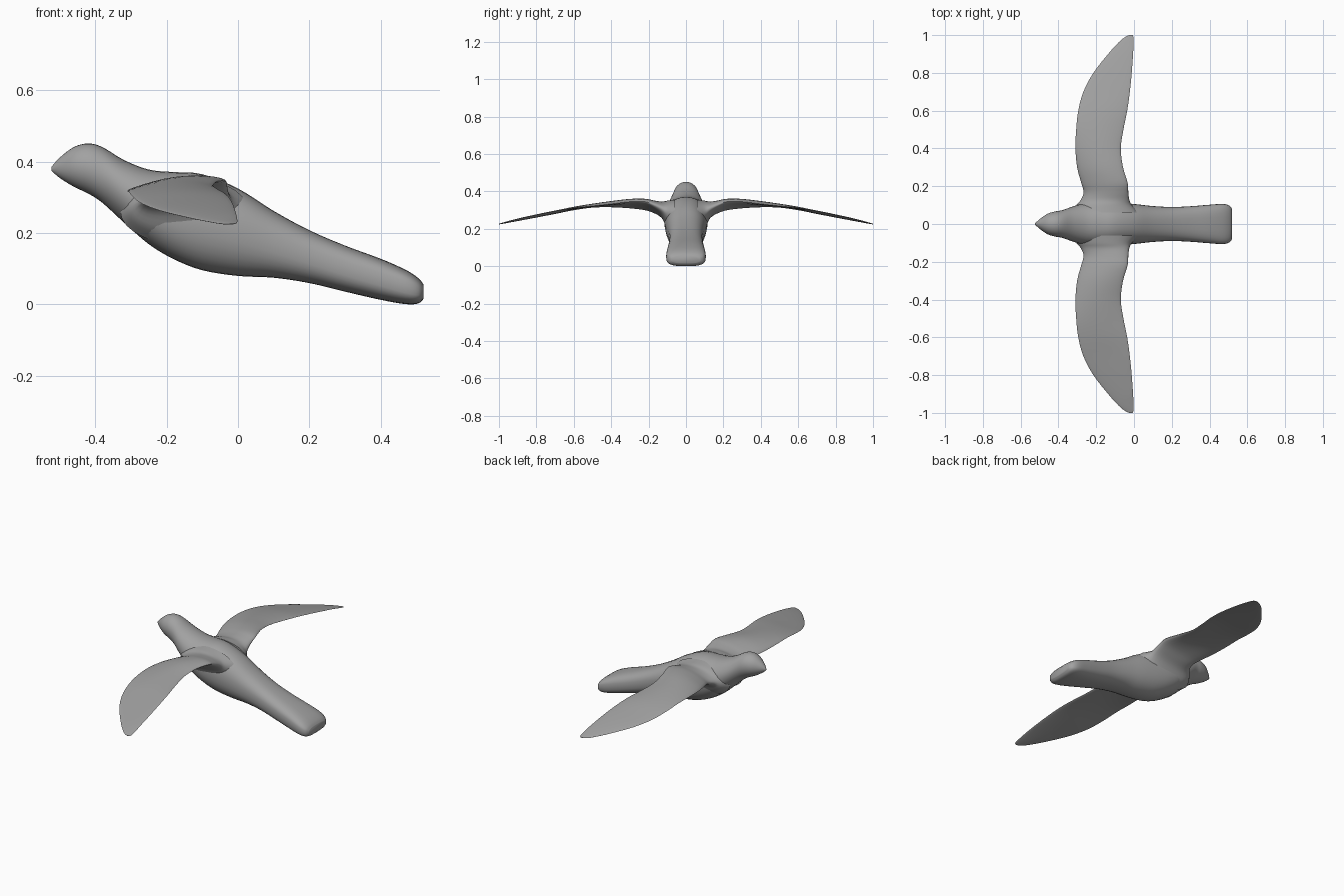
import bpy, bmesh, math

grey = bpy.data.materials.new("plain grey")
grey.diffuse_color = (0.36, 0.36, 0.36, 1)


def smooth_rows(rows, steps):
    """Catmull-Rom interpolation through rows of numbers."""
    out = []
    for i in range(len(rows) - 1):
        a, b, c, d = (rows[max(i - 1, 0)], rows[i], rows[i + 1],
                      rows[min(i + 2, len(rows) - 1)])
        for s in range(steps):
            t = s / steps
            out.append([q + 0.5 * t * (r - p + t * (2*p - 5*q + 4*r - e + t * (3*(q - r) + e - p)))
                        for p, q, r, e in zip(a, b, c, d)])
    return out + [list(rows[-1])]


def loft(name, rings):
    """Closed skin through equal-sized rings, capped at both ends."""
    bm = bmesh.new()
    loops = [[bm.verts.new(p) for p in ring] for ring in rings]
    n = len(loops[0])
    for a, b in zip(loops, loops[1:]):
        for i in range(n):
            j = (i + 1) % n
            bm.faces.new((a[i], a[j], b[j], b[i]))
    bm.faces.new(loops[0][::-1])
    bm.faces.new(loops[-1])
    bmesh.ops.recalc_face_normals(bm, faces=bm.faces)
    mesh = bpy.data.meshes.new(name)
    bm.to_mesh(mesh)
    bm.free()
    mesh.materials.append(grey)
    ob = bpy.data.objects.new(name, mesh)
    bpy.context.collection.objects.link(ob)
    bpy.context.view_layer.objects.active = ob
    ob.select_set(True)
    bpy.ops.object.shade_smooth_by_angle(angle=math.radians(60))
    ob.select_set(False)


def spow(v, e):
    return math.copysign(abs(v) ** e, v)


# Body from beak to tail: x, bottom z, top z, half width, squareness exponent
BODY = [
    (-0.523, 0.375, 0.385, 0.004, 1.0), (-0.50, 0.355, 0.411, 0.025, 1.0),
    (-0.46, 0.330, 0.441, 0.053, 1.0), (-0.42, 0.311, 0.451, 0.066, 1.0),
    (-0.38, 0.285, 0.441, 0.073, 1.0), (-0.32, 0.230, 0.405, 0.094, 1.0),
    (-0.25, 0.169, 0.378, 0.112, 0.95), (-0.18, 0.127, 0.371, 0.116, 0.9),
    (-0.10, 0.096, 0.365, 0.114, 0.9), (0.0, 0.080, 0.325, 0.106, 0.9),
    (0.10, 0.075, 0.262, 0.095, 0.85), (0.20, 0.060, 0.208, 0.090, 0.8),
    (0.30, 0.036, 0.165, 0.094, 0.75), (0.40, 0.013, 0.128, 0.102, 0.7),
    (0.47, 0.001, 0.097, 0.106, 0.65), (0.505, 0.003, 0.074, 0.097, 0.65),
    (0.52, 0.016, 0.056, 0.078, 0.7),
]
N = 32
rings = []
for x, lo, hi, w, e in smooth_rows(BODY, 4):
    ring = []
    for k in range(N):
        a = 2 * math.pi * k / N
        ring.append((x, w * spow(math.cos(a), e),
                     (lo + hi) / 2 + (hi - lo) / 2 * spow(math.sin(a), e)))
    rings.append(ring)
loft("body", rings)

# Wing from root to tip: y, leading x, trailing x, leading z, trailing z, thickness, camber
WING = [
    (0.06, -0.33, 0.03, 0.262, 0.262, 0.190, 0.0),
    (0.10, -0.305, -0.012, 0.270, 0.285, 0.145, 0.0),
    (0.13, -0.280, -0.025, 0.285, 0.308, 0.085, 0.005),
    (0.17, -0.267, -0.030, 0.295, 0.328, 0.058, 0.008),
    (0.22, -0.280, -0.034, 0.305, 0.345, 0.042, 0.010),
    (0.30, -0.301, -0.058, 0.313, 0.345, 0.032, 0.012),
    (0.40, -0.310, -0.070, 0.318, 0.333, 0.024, 0.010),
    (0.50, -0.306, -0.056, 0.316, 0.322, 0.018, 0.006),
    (0.60, -0.295, -0.036, 0.302, 0.311, 0.015, 0.003),
    (0.70, -0.268, -0.022, 0.282, 0.295, 0.013, 0.0),
    (0.80, -0.215, -0.012, 0.262, 0.275, 0.011, 0.0),
    (0.90, -0.137, -0.005, 0.243, 0.253, 0.009, 0.0),
    (0.96, -0.083, -0.002, 0.232, 0.237, 0.007, 0.0),
    (0.99, -0.047, -0.003, 0.226, 0.229, 0.005, 0.0),
    (1.00, -0.025, -0.010, 0.225, 0.226, 0.003, 0.0),
]
M = 28
for name, side in (("right_wing", -1), ("left_wing", 1)):
    rings = []
    for y, x0, x1, z0, z1, th, camber in smooth_rows(WING, 4):
        ring = []
        for k in range(M):
            a = 2 * math.pi * k / M
            u = (1 - math.cos(a)) / 2
            z = z0 + (z1 - z0) * u + camber * math.sin(math.pi * u)
            ring.append((x0 + (x1 - x0) * u, side * y, z + th / 2 * math.sin(a)))
        rings.append(ring)
    loft(name, rings)
